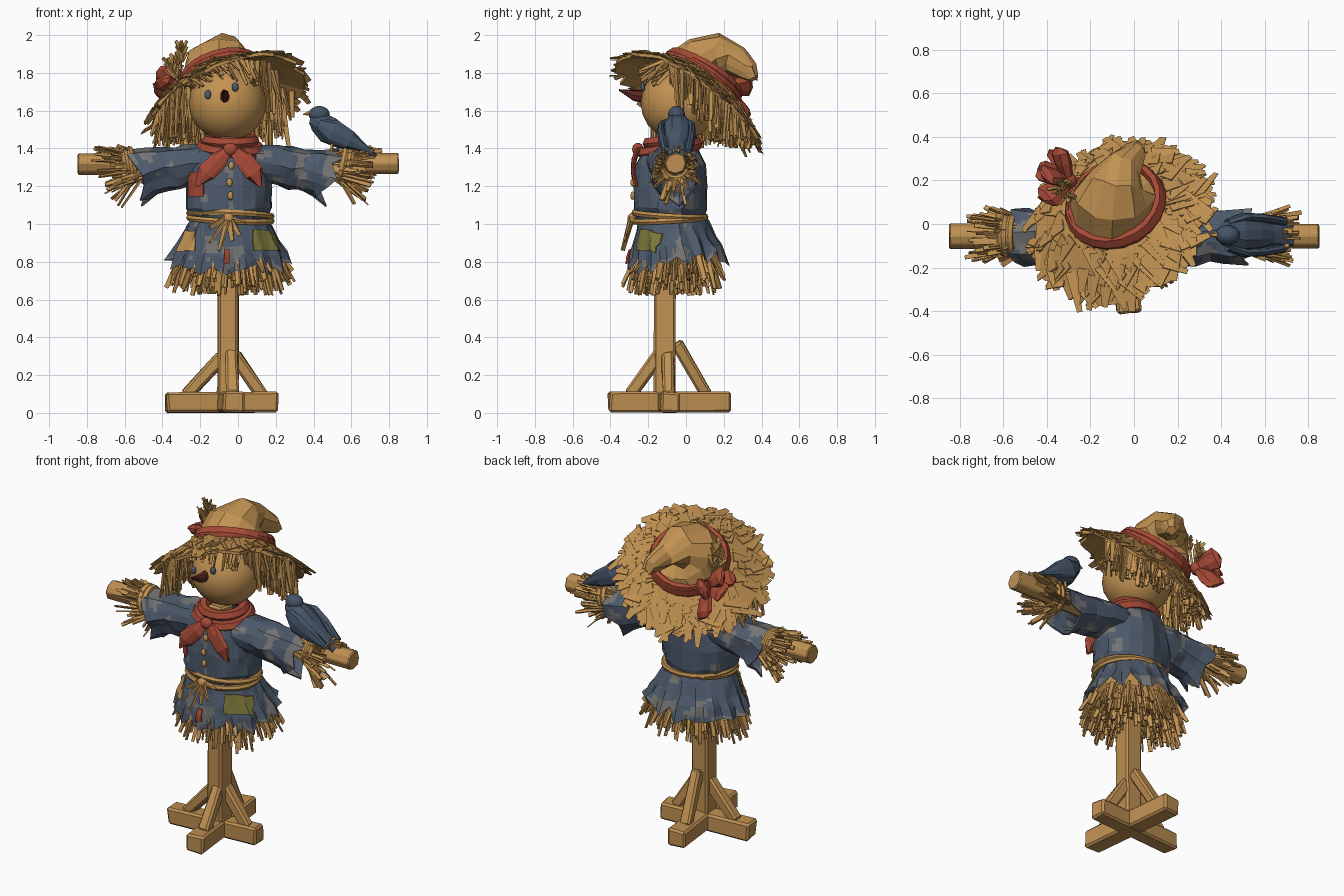
import bpy, bmesh, math, random
from math import pi, sin, cos, radians
from mathutils import Vector as V, Matrix as M, noise

if "Cube" in bpy.data.objects:
    bpy.data.objects.remove(bpy.data.objects["Cube"])

random.seed(4)
U = random.uniform

def mat(name, r, g, b):
    m = bpy.data.materials.new(name)
    m.diffuse_color = (r, g, b, 1)
    m.use_nodes = True
    m.node_tree.nodes["Principled BSDF"].inputs["Base Color"].default_value = m.diffuse_color
    return m

STRAW = mat("straw", .54, .29, .085)
WOOD = mat("wood", .52, .28, .085)
BLUE = mat("blue cloth", .075, .102, .148)
WORN = mat("worn grey cloth", .175, .172, .172)
RED = mat("red cloth", .38, .068, .037)
OLIVE = mat("olive patch", .195, .175, .042)
NOSE = mat("dark red", .11, .022, .015)
BIRD = mat("bird blue", .06, .088, .135)

def finish(bm, name, m):
    bmesh.ops.recalc_face_normals(bm, faces=bm.faces)
    me = bpy.data.meshes.new(name)
    bm.to_mesh(me)
    bm.free()
    ob = bpy.data.objects.new(name, me)
    bpy.context.collection.objects.link(ob)
    me.materials.append(m)
    return ob

def tube(name, rings, sides, m, ref=(1, 0, 0), phase=0, jit=0, fold=0, hem=0, bevel=0, cuts=0):
    """Loft of rings (x, y, z, ra, rb) along their path; hem makes the last ring ragged."""
    bm = bmesh.new()
    c = [V(r[:3]) for r in rings]
    n, loops = len(c), []
    for i, r in enumerate(rings):
        t = (c[min(i + 1, n - 1)] - c[max(i - 1, 0)]).normalized()
        a = V(ref) - t * V(ref).dot(t)
        a.normalize()
        b = t.cross(a)
        row = []
        for j in range(sides):
            q = phase + 2 * pi * j / sides
            k = 1 + fold * (i / (n - 1)) * (1 if j % 2 else -1)
            p = c[i] + a * r[3] * k * cos(q) + b * r[4] * k * sin(q)
            p += V((U(-jit, jit), U(-jit, jit), U(-jit, jit)))
            if i == n - 1:
                p += t * U(-hem, hem)
            row.append(bm.verts.new(p))
        loops.append(row)
    for i in range(n - 1):
        for j in range(sides):
            k = (j + 1) % sides
            bm.faces.new((loops[i][j], loops[i][k], loops[i + 1][k], loops[i + 1][j]))
    if cuts:
        bmesh.ops.subdivide_edges(bm, edges=bm.edges[:], cuts=cuts, use_grid_fill=True)
    else:
        bm.faces.new(loops[0][::-1])
        bm.faces.new(loops[-1])
    ob = finish(bm, name, m)
    if bevel:
        ob.modifiers.new("bevel", 'BEVEL').width = bevel
    return ob

def beam(name, p0, p1, w, h, ref=(1, 0, 0)):
    k = 2 ** .5
    return tube(name, [(*p0, w * k, h * k), (*p1, w * k, h * k)], 4, WOOD, ref, pi / 4, .006, bevel=.012)

def blades(name, items, m=STRAW, normal=None, flat=.4, tip=.32):
    """Many tapered straws (start, end, width) in one mesh; a normal lays them flat."""
    bm = bmesh.new()
    for p0, p1, w in items:
        t = (p1 - p0).normalized()
        s = t.cross(normal or V((U(-1, 1), U(-1, 1), U(-1, 1)))).normalized()
        u = t.cross(s)
        vs = [bm.verts.new(p + s * w * k * a + u * w * flat * k * b)
              for p, k in ((p0, .5), (p1, tip)) for a, b in ((-1, -1), (1, -1), (1, 1), (-1, 1))]
        for f in ((3, 2, 1, 0), (4, 5, 6, 7), (0, 1, 5, 4), (1, 2, 6, 5), (2, 3, 7, 6), (3, 0, 4, 7)):
            bm.faces.new([vs[i] for i in f])
    return finish(bm, name, m)

def named(name, m, scale=(1, 1, 1)):
    ob = bpy.context.object
    ob.name, ob.scale = name, scale
    ob.data.materials.append(m)
    return ob

def torus(name, loc, R, r, m, rot=(0, 0, 0), scale=(1, 1, 1)):
    bpy.ops.mesh.primitive_torus_add(major_segments=20, minor_segments=6, major_radius=R,
                                     minor_radius=r, location=loc, rotation=rot)
    return named(name, m, scale)

def ball(name, loc, size, m, smooth=False):
    bpy.ops.mesh.primitive_uv_sphere_add(segments=16, ring_count=10, radius=1, location=loc)
    if smooth:
        bpy.ops.object.shade_smooth()
    return named(name, m, size)

def patch(name, cloth, loc, w, h, turn, m):
    """Thin cloth patch that follows the cloth beneath it; turn is its facing."""
    bpy.ops.mesh.primitive_grid_add(x_subdivisions=8, y_subdivisions=6, size=1, location=loc,
                                    rotation=(pi / 2, 0, turn + pi / 2))
    ob = named(name, m, (w, h, 1))
    mod = ob.modifiers.new("wrap", 'SHRINKWRAP')
    mod.target, mod.offset, mod.wrap_mode = cloth, .01, 'ABOVE_SURFACE'
    ob.modifiers.new("thickness", 'SOLIDIFY').thickness = .006

def wear(ob, level):
    """Worn grey blotches where noise passes the level given for a position."""
    ob.data.materials.append(WORN)
    for f in ob.data.polygons:
        if noise.noise(f.center * 11 + V((3, 1, 7))) > level(f.center):
            f.material_index = 1

# Stand: crossed feet, post and four braces
beam("foot_side", (-.38, -.12, .055), (.21, -.08, .055), .055, .055, (0, 1, 0))
beam("foot_front", (-.02, -.41, .055), (-.09, .235, .055), .056, .054)
beam("post", (-.05, -.11, .02), (-.05, -.11, 1.46), .055, .057)
for n, p0, p1 in (("left", (-.28, -.11, .09), (-.08, -.11, .3)), ("right", (.13, -.09, .09), (-.02, -.1, .31)),
                  ("front", (-.03, -.3, .09), (-.04, -.13, .32)), ("back", (-.08, .11, .09), (-.05, -.05, .37))):
    beam("brace_" + n, p0, p1, .032, .032, (0, 1, 0) if n in ("left", "right") else (1, 0, 0))
tube("arm_pole", [(x, -.055, 1.32, .06, .06) for x in (-.85, 0, .85)], 8, WOOD, (0, 1, 0), jit=.004, bevel=.006)

# Coat body and skirt
coat = tube("coat_body", [(-.05, -.085, z, a, b) for z, a, b in (
    (1.02, .2, .175), (1.08, .232, .195), (1.2, .232, .195), (1.31, .225, .185),
    (1.39, .18, .155), (1.44, .11, .1))], 20, BLUE, jit=.01, cuts=2)
wear(coat, lambda c: .32 if c.y > -.05 else .5)
skirt = tube("coat_skirt", [(-.045, -.08 + .008 * i, z, a, b) for i, (z, a, b) in enumerate((
    (1.04, .2, .175), (.98, .23, .195), (.91, .265, .22), (.855, .295, .24), (.79, .325, .258)))],
    34, BLUE, jit=.007, fold=.055, hem=.045, cuts=2)
wear(skirt, lambda c: .02 if c.z < .83 else .2 if c.z < .88 else .38)

# Straw under the skirt
tube("straw_core", [(-.045, -.06, .95, .2, .17), (-.045, -.055, .82, .27, .21), (-.045, -.055, .72, .2, .16)], 16, STRAW)
items = []
for i in range(380):
    q, k = U(0, 2 * pi), U(.3, 1)
    d = V((cos(q), sin(q) * .8, 0))
    c = V((-.04, -.055, 0))
    items.append((c + d * .27 * k + V((0, 0, .84)), c + d * (.35 * k + U(-.04, .02)) + V((0, 0, U(.62, .76))), U(.02, .036)))
blades("skirt_straw", items)

# Rope belt with tied ends
for i, dz in enumerate((-.01, .014)):
    torus("rope_belt", (-.04, -.085, 1.035 + dz), .218, .017, STRAW, (.06 * (1 - 2 * i), .04, 0), (1, .87, 1))
K = V((-.05, -.285, 1.03))
blades("belt_knot", [(K + V((0, 0, .01)), K + V(e), .034) for e in (
    (-.1, -.04, -.13), (-.05, -.05, -.17), (.02, -.04, -.12), (.06, -.03, -.09), (-.1, -.02, -.05), (.09, 0, -.02))])
ball("belt_knot_core", K, (.03, .025, .028), STRAW)

# Patches and buttons
patch("olive_patch", skirt, (.17, -.22, .92), .2, .12, radians(-57), OLIVE)
patch("tan_patch", skirt, (-.28, -.2, .915), .13, .12, radians(-130), STRAW)
patch("red_patch", coat, (-.237, -.22, 1.21), .13, .13, radians(-130), RED)
patch("red_tail_patch", skirt, (-.06, -.32, .83), .045, .08, radians(-90), RED)
for x, z in ((-.04, 1.15), (-.045, 1.22), (-.035, 1.31)):
    ball("button", (x, -.282 + max(0, z - 1.22) * .1, z), (.015, .012, .022), STRAW)

# Sleeves, cuff straw and cuff ropes
for s, side in ((-1, "left"), (1, "right")):
    sl = tube("sleeve_" + side, [(-.025 + s * x, y, z, a, b) for x, y, z, a, b in (
        (.1, -.08, 1.325, .13, .1), (.22, -.07, 1.315, .13, .105), (.3, -.065, 1.295, .12, .11),
        (.36, -.06, 1.29, .115, .11), (.44, -.06, 1.275, .125, .125), (.51, -.06, 1.25, .13, .148))],
        14, BLUE, (0, 1, 0), jit=.01, fold=.06, hem=.04, cuts=2)
    sl.modifiers.new("thickness", 'SOLIDIFY').thickness = .01
    wear(sl, lambda c: .05 if abs(c.x) > .46 else .28)
    items = []
    for i in range(90):
        q = U(0, 2 * pi)
        d = V((0, cos(q), sin(q)))
        low = max(0, -sin(q))
        out = U(.08, .11) + low * U(.0, .13)
        items.append((V((s * U(.46, .56), -.055, 1.31)) + d * .06,
                      V((s * U(.6, .78 - .08 * low), -.055, 1.31)) + d * out, U(.02, .034)))
    blades("cuff_straw_" + side, items)
    for dx in (0, .03):
        torus("cuff_rope", (s * (.56 + dx), -.055, 1.315), .08, .021, STRAW, (0, pi / 2 + s * .2, 0))

# Neckerchief: wraps, knot and two tails
torus("scarf_wrap", (-.04, -.085, 1.44), .12, .034, RED, (.12, 0, 0), (1, .95, 1))
torus("scarf_wrap", (-.04, -.085, 1.4), .15, .036, RED, (.18, .05, 0), (1, .95, 1))
ball("scarf_knot", (-.04, -.255, 1.395), (.04, .03, .035), RED)
for n, xs in (("left", (-.05, -.1, -.17, -.22)), ("right", (-.03, .03, .09, .12))):
    tube("scarf_tail_" + n, [(x, y, z, w, .012) for x, y, z, w in zip(
        xs, (-.255, -.275, -.28, -.265), (1.4, 1.34, 1.27, 1.2), (.022, .05, .05, .006))], 8, RED, jit=.004)

# Head, eyes and nose
ball("head", (-.055, -.037, 1.64), (.205, .203, .2), STRAW, True)
ball("eye_left", (-.16, -.218, 1.685), (.018, .012, .024), BLUE)
ball("eye_right", (-.015, -.228, 1.725), (.018, .012, .024), BLUE)
tube("nose", [(-.07, -.22, 1.675, .026, .036), (-.07, -.27, 1.68, .025, .03), (-.075, -.355, 1.71, .004, .004)], 7, NOSE)

# Hat brim: ragged tilted cone, drooping at the front left, with flat layered straw
HAT = M.Translation((-.07, .035, 1.685)) @ M.Rotation(radians(-17), 4, 'Y') @ M.Rotation(radians(-34), 4, 'X')
UP = (HAT.to_3x3() @ V((0, 0, 1)))
def brim(q, r, lift=0):
    droop = .4 * max(0, cos(q + radians(120))) * max(0, r - .22)
    return HAT @ V((r * cos(q), r * sin(q), .1 - (r - .2) * .5 + lift - droop))
bm = bmesh.new()
N = 40
rows = [[bm.verts.new(brim(2 * pi * j / N, r + (U(-.025, .025) if r > .4 else 0), U(-.006, .006))) for j in range(N)]
        for r in (.17, .26, .34, .42)]
for a, b in zip(rows, rows[1:]):
    for j in range(N):
        k = (j + 1) % N
        bm.faces.new((a[j], a[k], b[k], b[j]))
hat = finish(bm, "hat_brim", STRAW)
hat.modifiers.new("thickness", 'SOLIDIFY').thickness = .018
items = []
for i in range(170):
    q, r = U(0, 2 * pi), U(.22, .4)
    far = .47 if sin(q) < -.3 else .5
    items.append((brim(q, r, .004), brim(q + U(-.25, .25), min(r + U(.08, .15), U(.43, far)), U(-.004, .012)), U(.045, .07)))
blades("brim_straw", items, STRAW, UP, .12, .22)

# Hat crown with drooping tip, band, bow and wheat
tube("hat_crown", [(-.085, .07, 1.73, .215, .215), (-.09, .095, 1.785, .21, .21), (-.09, .14, 1.845, .185, .182),
    (-.085, .2, 1.885, .125, .117), (-.05, .27, 1.865, .09, .08), (0, .33, 1.81, .058, .055),
    (.02, .36, 1.765, .025, .025)], 12, STRAW, jit=.012)
torus("hat_band", (-.085, .087, 1.768), .212, .029, RED, HAT.to_euler(), (1, 1, 1.5))
torus("hat_band", (-.085, .097, 1.785), .207, .024, RED, (HAT @ M.Rotation(.06, 4, 'X')).to_euler(), (1, 1, 1.3))
B = V((-.3, .2, 1.71))
for n, e in (("loop_upper", (-.12, .03, .11)), ("loop_lower", (-.05, .15, .03)), ("loop_front", (-.12, -.09, .05)),
             ("tail_long", (-.05, .13, -.15)), ("tail_short", (-.14, .05, .0))):
    e = V(e)
    end = .05 if "tail" in n else .025
    tube("bow_" + n, [(*(B + e * t), w, h) for t, w, h in ((0, .025, .018), (.5, .055, .032), (.85, .065, .03), (1, end, .01))],
         7, RED, (.5, -.6, .4), jit=.004)
ball("bow_knot", B, (.038, .038, .038), RED)
for x, y, z in ((-.3, .12, 1.97), (-.37, .16, 1.88), (-.33, .2, 1.9)):
    top, root = V((x, y, z)), V((-.3, .17, 1.71))
    d = (top - root).normalized()
    blades("wheat_ear", [(root, top, .014)] + [(top - d * k, top - d * (k - .05) + V((a * .03, b * .02, 0)), .026)
           for k in (.05, .08, .11) for a, b in ((-1, 0), (1, 0), (0, -1))])

# Straw hair under the brim, short fringe over the face
items = []
for i in range(290):
    a = U(-38, 218)
    q = radians(a)
    p = brim(q, U(.2, .3 if a < 20 else .38), -.02)
    z = max(p.z - U(.12, .27), U(1.4, 1.48))
    items.append((p, V((p.x + cos(q) * U(-.02, .05), p.y + sin(q) * U(-.04, .03), min(z, p.z - .06))), U(.02, .034)))
for i in range(45):
    q = radians(U(-145, -35))
    p = brim(q, U(.2, .26), -.01)
    h = V((-.055, -.037, 0)) + V((cos(q), sin(q), 0)) * U(.19, .22)
    items.append((p, V((h.x, h.y, U(1.77, 1.84) - .07 * abs(cos(q)))), U(.016, .026)))
blades("straw_hair", items)

# Bird on the arm
tube("bird_body", [(x, -.05, z, a, b) for x, z, a, b in (
    (.385, 1.555, .025, .025), (.42, 1.545, .058, .055), (.48, 1.5, .08, .075), (.56, 1.45, .072, .06),
    (.64, 1.41, .045, .03), (.73, 1.36, .055, .01))], 10, BIRD, (0, 1, 0), jit=.005)
ball("bird_head", (.43, -.05, 1.58), (.056, .045, .045), BIRD)
tube("bird_beak", [(.385, -.05, 1.588, .018, .018), (.345, -.05, 1.58, .003, .003)], 6, STRAW, (0, 1, 0))
for s in (-1, 1):
    tube("bird_wing", [(x, -.05 + s * y, z, .02, h) for x, y, z, h in (
        (.43, .055, 1.53, .03), (.5, .082, 1.49, .065), (.59, .078, 1.445, .05), (.7, .06, 1.385, .01))], 8, BIRD, (0, 1, 0))
    tube("bird_leg", [(.5, -.05 + s * .03, 1.43, .01, .01), (.49, -.05 + s * .03, 1.36, .01, .01)], 5, STRAW)
